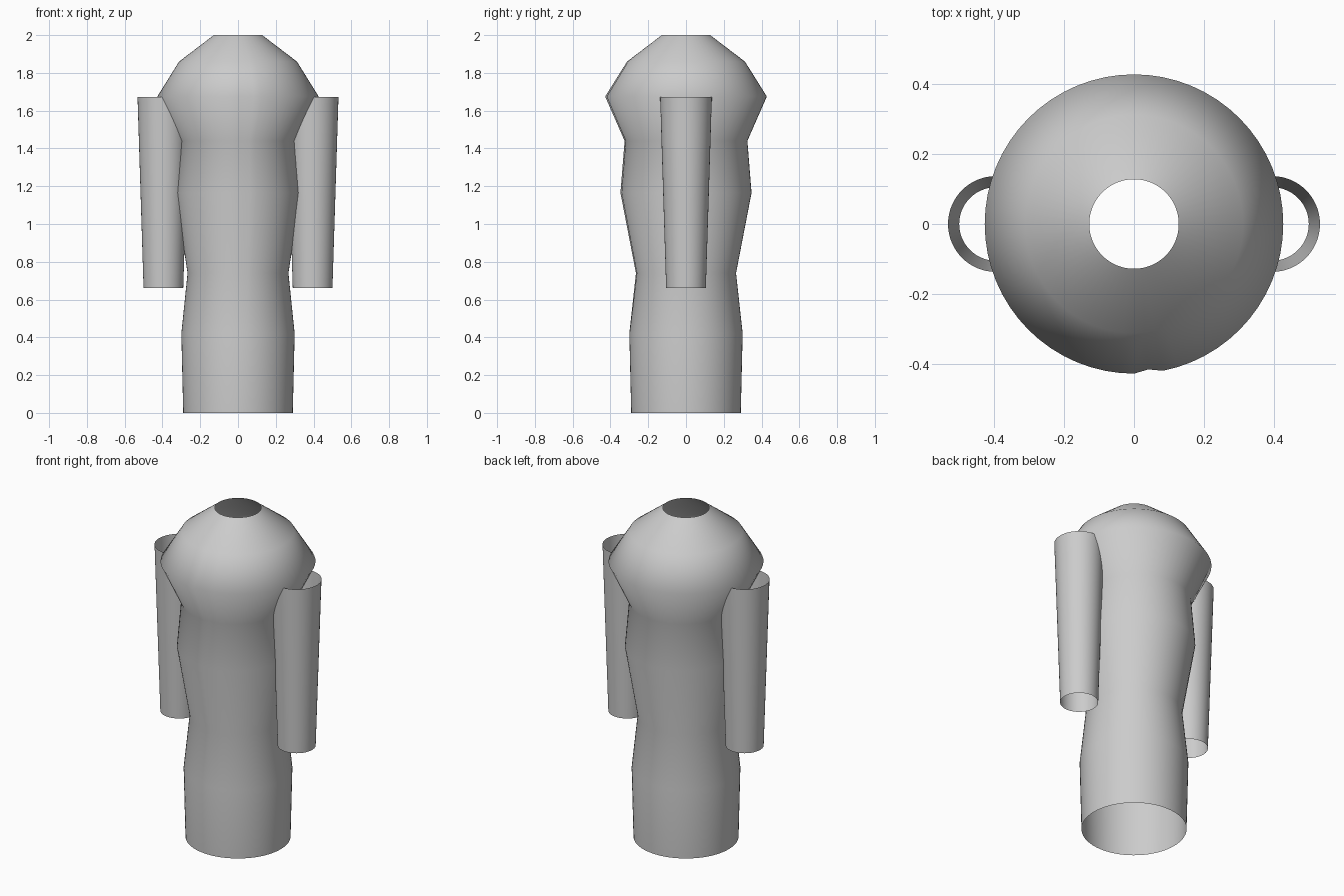
import bpy, bmesh
from math import pi, sin, cos

if "Cube" in bpy.data.objects:
    bpy.data.objects.remove(bpy.data.objects["Cube"])

SEGS = 64


def loft(name, rings, cx=0.0, fold=None):
    """Open tube through rings of (z, rx, ry); fold insets one column at the front."""
    bm = bmesh.new()
    loops = []
    for i, (z, rx, ry) in enumerate(rings):
        loop = []
        for k in range(SEGS):
            a = -pi / 2 + 2 * pi * k / SEGS
            inset = fold[i] if fold and k == 1 else 0.0
            loop.append(bm.verts.new((cx + (rx - inset) * cos(a), (ry - inset) * sin(a), z)))
        loops.append(loop)
    for lo, hi in zip(loops, loops[1:]):
        for k in range(SEGS):
            n = (k + 1) % SEGS
            bm.faces.new((lo[k], lo[n], hi[n], hi[k]))
    for f in bm.faces:
        f.smooth = True
    mesh = bpy.data.meshes.new(name)
    bm.to_mesh(mesh)
    bm.free()
    obj = bpy.data.objects.new(name, mesh)
    bpy.context.collection.objects.link(obj)
    return obj


# Coat body: open at neck and hem, with a slight closure fold down the front
body = [(0.0, 0.29, 0.29), (0.42, 0.30, 0.30), (0.74, 0.267, 0.265),
        (1.165, 0.332, 0.347), (1.44, 0.308, 0.325), (1.675, 0.427, 0.428),
        (1.86, 0.312, 0.312), (2.0, 0.128, 0.128)]
loft("coat_body", body, fold=[0, 0, 0.003, 0.003, 0.004, 0.01, 0, 0])

# Sleeves: tapered open tubes on both sides
for side, label in ((-1, "left"), (1, "right")):
    loft("sleeve_" + label, [(0.66, 0.105, 0.105), (1.672, 0.137, 0.137)], cx=side * 0.395)
